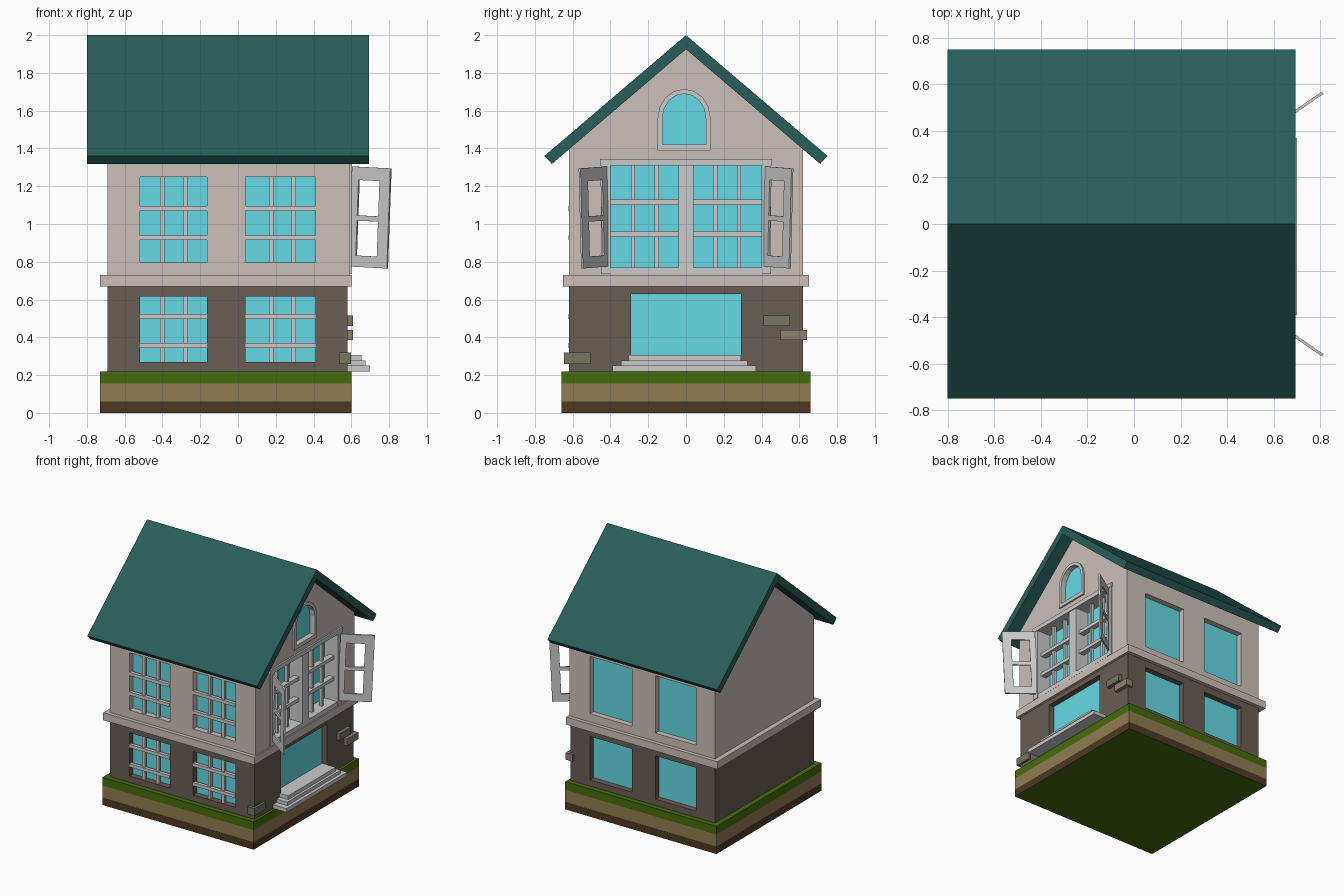
import bpy, bmesh, math
from mathutils import Matrix, Vector

if "Cube" in bpy.data.objects:
    bpy.data.objects.remove(bpy.data.objects["Cube"])


def mat(name, *rgb):
    m = bpy.data.materials.new(name)
    m.diffuse_color = (*rgb, 1)
    m.use_nodes = True
    m.node_tree.nodes["Principled BSDF"].inputs["Base Color"].default_value = m.diffuse_color
    return m


ROOF = mat("roof_green", .022, .11, .10)
GLASS = mat("glass_blue", .13, .70, .78)
WALL = mat("plaster", .60, .53, .49)
STONE = mat("dark_stone", .14, .11, .09)
GRASS = mat("grass", .062, .15, .004)
SAND = mat("sand", .28, .20, .085)
SOIL = mat("soil", .075, .04, .015)
BRICK = mat("brick_olive", .18, .18, .12)
BRICK2 = mat("brick_tan", .27, .22, .17)


def finish(name, bm, material=None):
    bmesh.ops.recalc_face_normals(bm, faces=bm.faces)
    me = bpy.data.meshes.new(name)
    bm.to_mesh(me)
    bm.free()
    ob = bpy.data.objects.new(name, me)
    bpy.context.collection.objects.link(ob)
    if material:
        me.materials.append(material)
    return ob


def boxes(name, spans, material=None):
    """One object from boxes given as (x0, x1, y0, y1, z0, z1)."""
    bm = bmesh.new()
    for x0, x1, y0, y1, z0, z1 in spans:
        m = Matrix.Translation(((x0 + x1) / 2, (y0 + y1) / 2, (z0 + z1) / 2))
        bmesh.ops.create_cube(bm, size=1, matrix=m @ Matrix.Diagonal((x1 - x0, y1 - y0, z1 - z0, 1)))
    return finish(name, bm, material)


def prism(name, profile, x0, x1, material=None):
    """Extrude a (y, z) outline along x."""
    bm = bmesh.new()
    f = bm.faces.new([bm.verts.new((x0, y, z)) for y, z in profile])
    r = bmesh.ops.extrude_face_region(bm, geom=[f])
    bmesh.ops.translate(bm, vec=(x1 - x0, 0, 0), verts=[v for v in r["geom"] if isinstance(v, bmesh.types.BMVert)])
    return finish(name, bm, material)


def cut(target, cutter):
    mod = target.modifiers.new("openings", "BOOLEAN")
    mod.object, mod.operation, mod.solver = cutter, "DIFFERENCE", "EXACT"
    bpy.context.view_layer.objects.active = target
    bpy.ops.object.modifier_apply(modifier=mod.name)
    bpy.data.objects.remove(cutter)


# ground layers, grass colour also on the underside
soil = boxes("soil_layer", [(-.73, .6, -.66, .66, 0, .06)], SOIL)
soil.data.materials.append(GRASS)
for p in soil.data.polygons:
    p.material_index = int(p.normal.z < -.9)
boxes("sand_layer", [(-.73, .6, -.66, .66, .06, .155)], SAND)
boxes("grass_layer", [(-.73, .6, -.66, .66, .155, .22)], GRASS)

# walls
lower = boxes("lower_storey", [(-.69, .58, -.62, .62, .22, .69)], STONE)
upper = prism("upper_storey", [(-.62, .71), (.62, .71), (.62, 1.40), (0, 1.935), (-.62, 1.40)], -.69, .59, WALL)
boxes("floor_band", [(-.73, .6, -.65, .65, .67, .73)], WALL)

# window openings on front and back
COLS = [(-.52, -.165, (-.402, -.28)), (.04, .41, (.175, .296))]
ROWS = {"lower": (.27, .615, (.357, .51)), "upper": (.795, 1.25, (.927, 1.083))}
D = .05
openings = {}
for row, (z0, z1, zb) in ROWS.items():
    holes, panes, bars = [], [], []
    for x0, x1, xb in COLS:
        for s in (-1, 1):
            ya, yb = sorted((s * (.62 - D), s * .66))
            holes.append((x0, x1, ya, yb, z0, z1))
            ya, yb = sorted((s * (.62 - D - .02), s * (.62 - D + .004)))
            panes.append((x0, x1, ya, yb, z0, z1))
        bars += [(x - .012, x + .012, -.612, -.59, z0, z1) for x in xb]
        bars += [(x0, x1, -.622, -.595, z - .013, z + .013) for z in zb]
    openings[row] = holes
    boxes(row + "_window_glass", panes, GLASS)
    boxes(row + "_window_bars", bars)


def arch(hw, z0, spring, top, cy=-.01, n=8):
    pts = [(cy - hw, z0), (cy + hw, z0)]
    return pts + [(cy + hw * math.cos(math.pi * i / n), spring + (top - spring) * math.sin(math.pi * i / n))
                  for i in range(n + 1)]


GD = .48    # depth of the big gable window glass
openings["lower"].append((.53, .7, -.29, .29, .28, .63))
openings["upper"].append((GD - .02, .7, -.45, .45, .735, 1.34))
for row, wall in (("lower", lower), ("upper", upper)):
    cut(wall, boxes("opening_cutter", openings[row]))
INNER = arch(.115, 1.42, 1.56, 1.69)
cut(upper, prism("arch_cutter", INNER, .55, .7))

# arched attic window
prism("attic_glass", INNER, .54, .56, GLASS)
frame = prism("attic_frame", arch(.14, 1.39, 1.56, 1.715), .56, .603)
cut(frame, prism("arch_cutter", INNER, .5, .7))

# doorway and steps
boxes("door_glass", [(.51, .535, -.29, .29, .28, .63)], GLASS)
boxes("steps", [(.5, .70, -.39, .37, .22, .25), (.5, .675, -.345, .325, .25, .277), (.5, .655, -.305, .29, .277, .307)])

# big gable window
boxes("gable_window_glass", [(GD - .02, GD, -.42, .42, .75, 1.33)], GLASS)
boxes("gable_window_frame", [
    (GD - .02, .603, -.455, .455, 1.31, 1.345), (GD - .02, .595, -.45, .45, .735, .77),
    (GD - .02, .60, -.45, -.40, .735, 1.31), (GD - .02, .60, .40, .45, .735, 1.31),
    (GD - .02, .595, -.04, .04, .77, 1.31)])
bars = []
for s in (-1, 1):
    bars += [(.525, .55, s * y - .011, s * y + .011, .77, 1.31) for y in (.155, .28)]
    ya, yb = sorted((s * .04, s * .40))
    bars += [(.52, .565, ya, yb, z - .014, z + .014) for z in (.946, 1.115)]
boxes("gable_window_bars", bars)

# open shutters, built flat along x then swung on the hinge
for s, side in ((-1, "left"), (1, "right")):
    t, L = .006, .247
    sh = boxes(side + "_shutter", [
        (0, .045, -t, t, -.265, .265), (.18, L, -t, t, -.265, .265),
        (.045, .18, -t, t, .195, .265), (.045, .18, -t, t, -.265, -.205), (.045, .18, -t, t, -.02, .008)])
    sh.data.transform(Matrix.Translation((.597, s * .417, 1.04))
                      @ Matrix.Rotation(s * math.radians(34.5), 4, "Z")
                      @ Matrix.Rotation(math.radians(2.5), 4, "Y"))

# loose wall bricks
boxes("olive_bricks", [(.56, .61, .41, .55, .46, .515), (.535, .597, -.645, -.505, .26, .32)], BRICK)
boxes("tan_brick", [(.55, .61, .50, .64, .385, .44)], BRICK2)

# roof
prism("roof", [(0, 2), (.75, 1.36), (.71, 1.318), (0, 1.925), (-.71, 1.318), (-.75, 1.36)], -.80, .693, ROOF)
